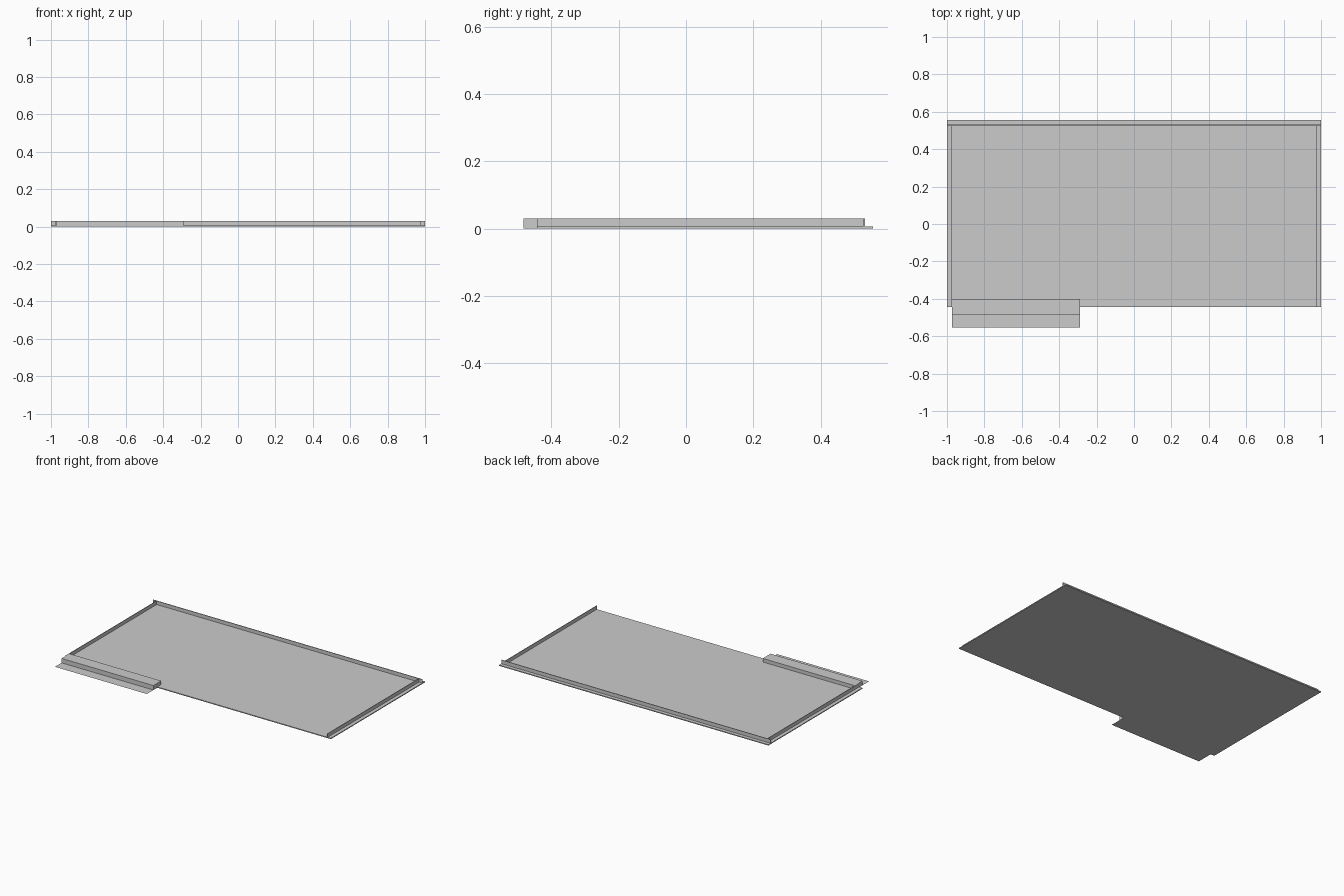
import bpy, bmesh

if "Cube" in bpy.data.objects:
    bpy.data.objects.remove(bpy.data.objects["Cube"])


def mesh_object(name, bm):
    mesh = bpy.data.meshes.new(name)
    bm.to_mesh(mesh)
    bm.free()
    obj = bpy.data.objects.new(name, mesh)
    bpy.context.collection.objects.link(obj)
    return obj


def box(name, x0, x1, y0, y1, z0, z1):
    bm = bmesh.new()
    bmesh.ops.create_cube(bm, size=1)
    for v in bm.verts:
        v.co = ((x0 + x1) / 2 + v.co.x * (x1 - x0),
                (y0 + y1) / 2 + v.co.y * (y1 - y0),
                (z0 + z1) / 2 + v.co.z * (z1 - z0))
    return mesh_object(name, bm)


def sheet(name, x0, x1, y0, y1, z):
    bm = bmesh.new()
    corners = [(x0, y0, z), (x1, y0, z), (x1, y1, z), (x0, y1, z)]
    bm.faces.new([bm.verts.new(c) for c in corners])
    return mesh_object(name, bm)


FRONT, BACK = -0.443, 0.555
SLAB, TOP = 0.006, 0.03

# Thin base slab, projecting as a ledge outside the walls
box("base_slab", -1, 1, FRONT, BACK, 0, SLAB)

# Upright rims along the back and both sides
box("back_rim", -1, 1, 0.526, 0.531, SLAB, TOP)
side = box("side_rims", 0.972, 0.976, FRONT, 0.526, SLAB, TOP)
mirror = side.modifiers.new("mirror", "MIRROR")
mirror.use_axis[0] = True

# Raised front step with a flat apron at ground level
box("front_step", -0.972, -0.29, -0.483, -0.40, 0, TOP)
sheet("step_apron", -0.972, -0.29, -0.553, -0.483, 0)
